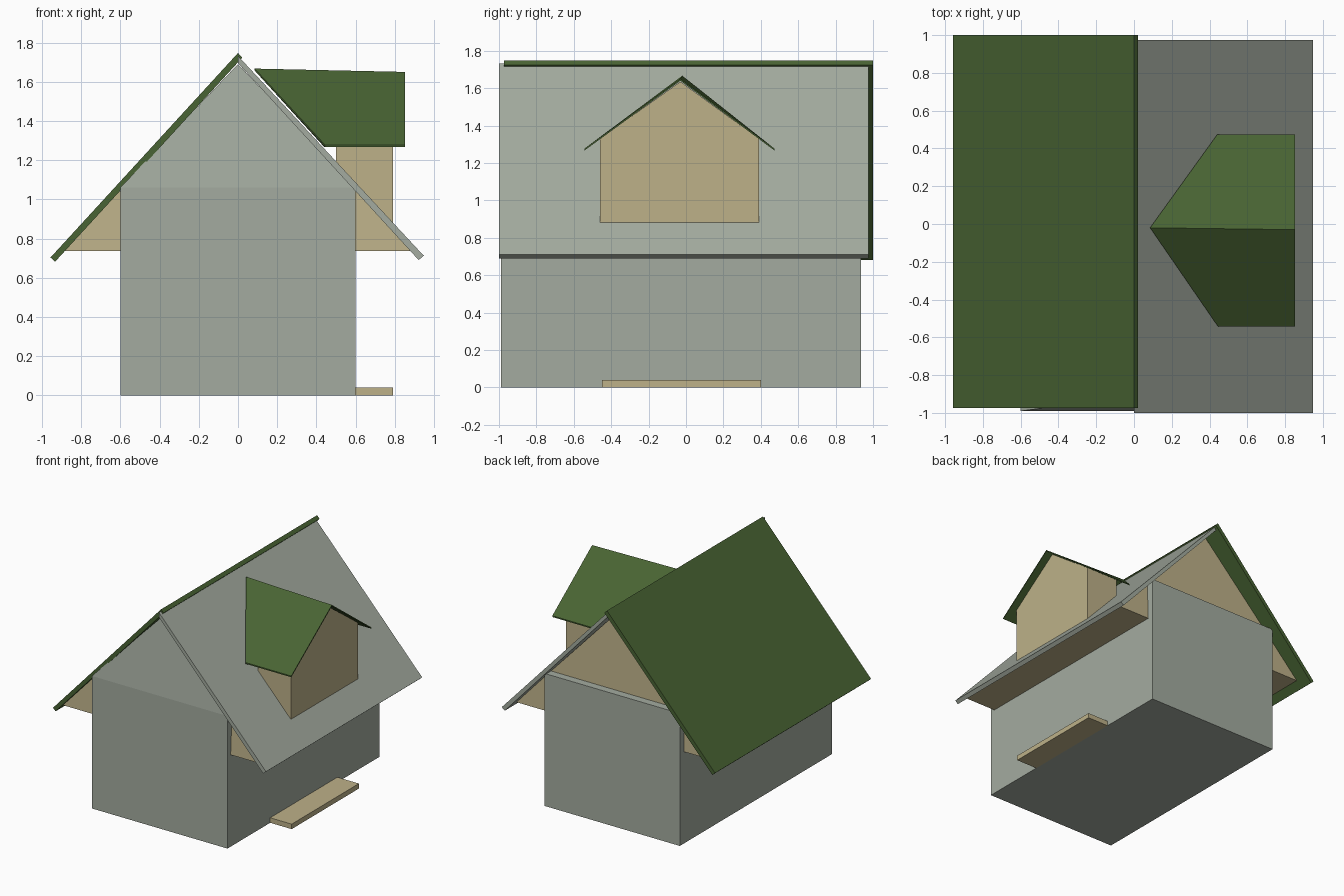
import bpy, bmesh
from mathutils import Vector

if "Cube" in bpy.data.objects:
    bpy.data.objects.remove(bpy.data.objects["Cube"])


def material(name, rgb):
    m = bpy.data.materials.new(name)
    m.diffuse_color = (*rgb, 1)
    m.use_nodes = True
    m.node_tree.nodes["Principled BSDF"].inputs["Base Color"].default_value = m.diffuse_color
    return m


GREY = material("grey plaster", (0.37, 0.41, 0.35))
TAN = material("tan wood", (0.51, 0.44, 0.25))
GREEN = material("green roofing", (0.066, 0.127, 0.033))


def loft(name, ring_a, ring_b, mat):
    """Solid between two matching rings of points."""
    bm = bmesh.new()
    a = [bm.verts.new(p) for p in ring_a]
    b = [bm.verts.new(p) for p in ring_b]
    n = len(a)
    bm.faces.new(a)
    bm.faces.new(b[::-1])
    for i in range(n):
        j = (i + 1) % n
        bm.faces.new((a[j], a[i], b[i], b[j]))
    bmesh.ops.recalc_face_normals(bm, faces=bm.faces)
    me = bpy.data.meshes.new(name)
    bm.to_mesh(me)
    bm.free()
    me.materials.append(mat)
    ob = bpy.data.objects.new(name, me)
    bpy.context.collection.objects.link(ob)
    return ob


def along_y(name, profile, y0, y1, mat):
    return loft(name, [(x, y0, z) for x, z in profile],
                [(x, y1, z) for x, z in profile], mat)


def along_x(name, profile, x0, x1, mat):
    return loft(name, [(x0, y, z) for y, z in profile],
                [(x1, y, z) for y, z in profile], mat)


# House walls
along_y("house_walls", [(-0.6, 0), (0.6, 0), (0.6, 1.06), (-0.6, 1.06)],
        -0.99, 0.935, GREY)

# Attic prism with soffits, its ends leaning slightly inwards
loft("attic", [(-0.89, -0.95, 0.735), (0.885, -0.95, 0.735), (0, -0.90, 1.685)],
     [(-0.89, 0.885, 0.735), (0.885, 0.885, 0.735), (0, 0.85, 1.685)], TAN)

# Front gable, leaning back from the wall top
loft("front_gable", [(-0.6, -0.99, 1.06), (0.6, -0.99, 1.06), (0, -0.91, 1.69)],
     [(-0.6, -0.93, 1.06), (0.6, -0.93, 1.06), (0, -0.89, 1.69)], GREY)

# Main roof slabs
along_y("left_roof", [(0, 1.747), (0.022, 1.723), (-0.933, 0.682), (-0.957, 0.703)],
        -0.973, 1.0, GREEN)
along_y("right_roof", [(0, 1.732), (0, 1.695), (0.922, 0.69), (0.948, 0.712)],
        -1.0, 0.975, GREY)

# Dormer walls with gable
along_x("dormer_walls", [(-0.46, 0.87), (0.39, 0.87), (0.39, 1.33),
                         (-0.03, 1.635), (-0.46, 1.33)], 0.5, 0.79, TAN)

# Dormer roof: two thin panels tapering back into the main roof
for side, y_eave, x_eave in (("front", -0.543, 0.445), ("back", 0.473, 0.44)):
    top = [Vector(p) for p in ((0.085, -0.02, 1.667), (0.852, -0.03, 1.65),
                               (0.852, y_eave, 1.277), (x_eave, y_eave, 1.277))]
    loft("dormer_roof_" + side, top, [p - Vector((0, 0, 0.01)) for p in top], GREEN)

# Door step
along_y("step", [(0.6, 0), (0.79, 0), (0.79, 0.04), (0.6, 0.04)], -0.45, 0.40, TAN)
